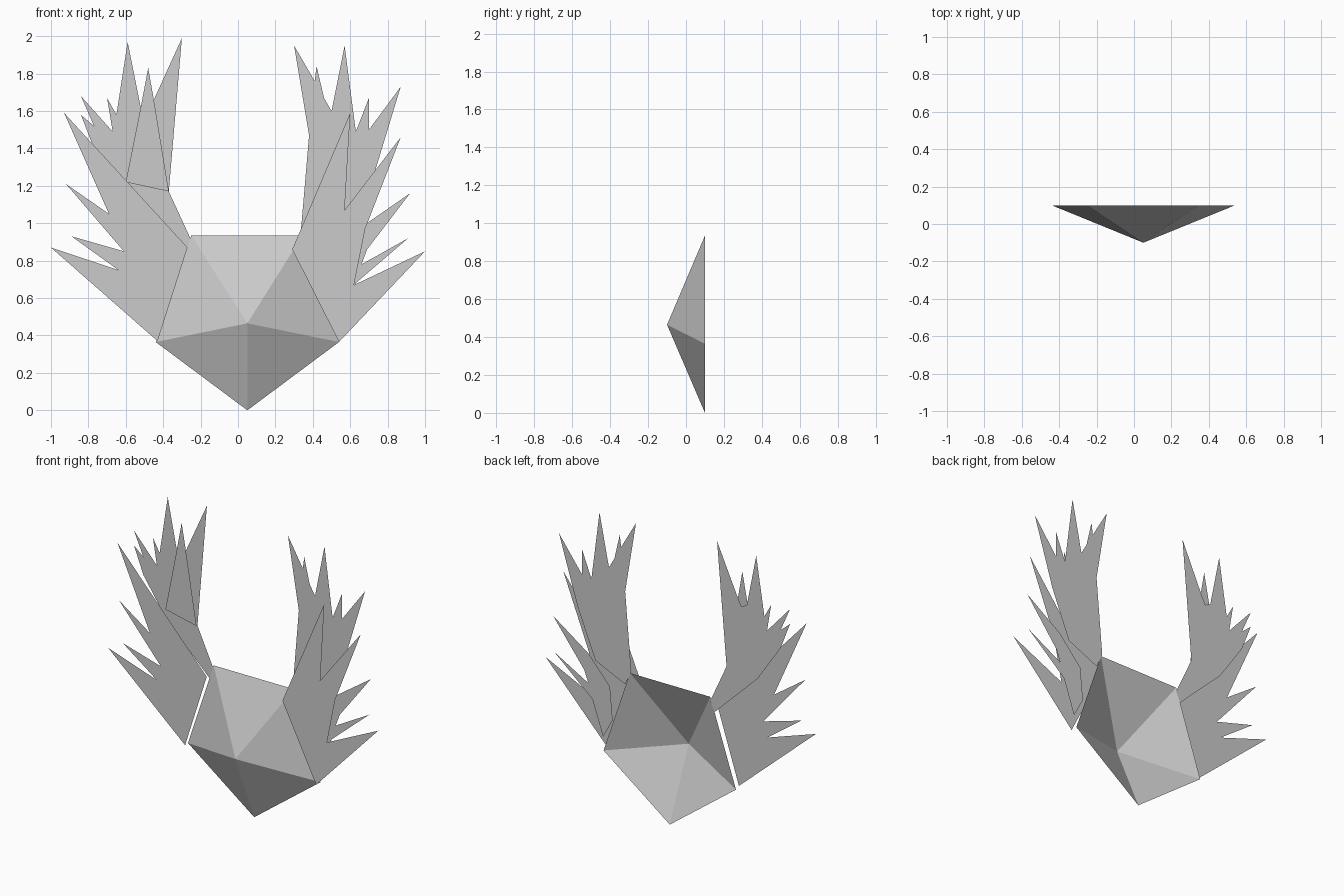
import bpy
import bmesh

cube = bpy.data.objects.get("Cube")
if cube:
    bpy.data.objects.remove(cube, do_unlink=True)

grey = bpy.data.materials.new("plain_grey")
grey.use_nodes = True
colour = (0.6, 0.6, 0.6, 1.0)
grey.diffuse_color = colour
grey.node_tree.nodes["Principled BSDF"].inputs["Base Color"].default_value = colour


def finish(name, bm):
    """Turn a bmesh into a flat shaded grey object."""
    mesh = bpy.data.meshes.new(name)
    bm.to_mesh(mesh)
    bm.free()
    mesh.materials.append(grey)
    obj = bpy.data.objects.new(name, mesh)
    bpy.context.collection.objects.link(obj)
    return obj


def flat_sheet(name, outline, depth):
    """Paper-thin sheet facing the front, from an (x, z) outline."""
    bm = bmesh.new()
    face = bm.faces.new([bm.verts.new((x, depth, z)) for x, z in outline])
    face.normal_update()
    if face.normal.y > 0:
        face.normal_flip()
    bmesh.ops.triangulate(bm, faces=[face])
    return finish(name, bm)


def open_pyramid(name, rim, rim_depth, apex):
    """Fan of facets from the apex to the rim, left open at the back."""
    bm = bmesh.new()
    tip = bm.verts.new(apex)
    ring = [bm.verts.new((x, rim_depth, z)) for x, z in rim]
    for i, vert in enumerate(ring):
        bm.faces.new((tip, vert, ring[(i + 1) % len(ring)]))
    return finish(name, bm)


FRONT, MIDDLE, BACK = 0.055, 0.09, 0.1

# Five-sided faceted mask, hollow behind
open_pyramid("mask",
             [(.05, 0), (.54, .365), (.345, .935), (-.25, .935), (-.44, .365)],
             BACK, (.05, -.1, .465))

# Right side: broad lower feathers in front
flat_sheet("right_front_feathers", [
    (-.43, .37), (-1, .87), (-.64, .75), (-.89, .93), (-.61, .85),
    (-.92, 1.21), (-.69, 1.05), (-.93, 1.59), (-.27, .87)], FRONT)

# Right side: tall feathers behind
flat_sheet("right_back_feathers", [
    (-.25, .91), (-.37, 1.17), (-.3, 1.99), (-.45, 1.66), (-.48, 1.6),
    (-.52, 1.62), (-.59, 1.97), (-.65, 1.58), (-.7, 1.67), (-.67, 1.49),
    (-.84, 1.68), (-.77, 1.52), (-.84, 1.58), (-.77, 1.4), (-.6, 1.15),
    (-.28, .84)], BACK)

# Right side: slim feather laid over the tall ones
flat_sheet("right_slim_feather", [
    (-.6, 1.22), (-.52, 1.62), (-.48, 1.83), (-.45, 1.66), (-.37, 1.17)],
    MIDDLE)

# Left side: broad lower feathers in front
flat_sheet("left_front_feathers", [
    (.54, .365), (1, .85), (.62, .67), (.68, .97), (.87, 1.46),
    (.57, 1.07), (.6, 1.59), (.29, .86)], FRONT)

# Left side: tall feathers behind
flat_sheet("left_back_feathers", [
    (.335, .945), (.38, 1.47), (.3, 1.95), (.41, 1.76), (.42, 1.84),
    (.46, 1.67), (.5, 1.6), (.57, 1.95), (.63, 1.49), (.7, 1.67),
    (.7, 1.5), (.87, 1.73), (.73, 1.27), (.6, .95), (.38, .85)], BACK)

# Left side: small spread feathers at the outer edge
flat_sheet("left_outer_feathers", [
    (.55, .45), (.63, .68), (.91, .92), (.66, .78), (.69, .86),
    (.92, 1.16), (.66, .98), (.5, .8), (.48, .58)], MIDDLE)
